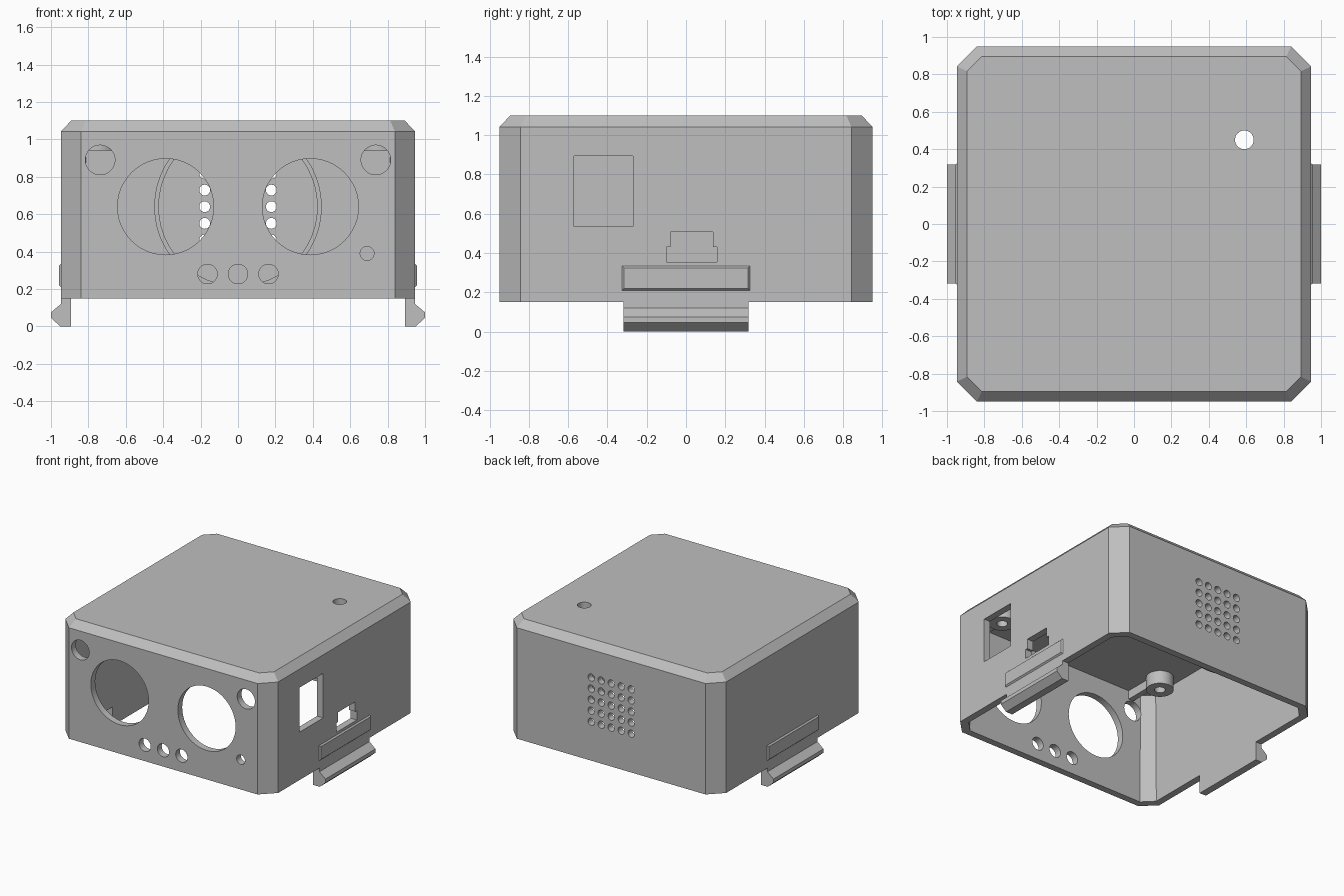
import bpy, bmesh, math
from mathutils import Vector

cube = bpy.data.objects.get("Cube")
if cube:
    bpy.data.objects.remove(cube)

grey = bpy.data.materials.new("plain_grey")
grey.use_nodes = True
GREY = (0.52, 0.52, 0.52, 1)
grey.diffuse_color = GREY
grey.node_tree.nodes["Principled BSDF"].inputs["Base Color"].default_value = GREY


def finish(name, bm):
    bmesh.ops.recalc_face_normals(bm, faces=bm.faces)
    me = bpy.data.meshes.new(name)
    bm.to_mesh(me)
    bm.free()
    me.materials.append(grey)
    ob = bpy.data.objects.new(name, me)
    bpy.context.collection.objects.link(ob)
    return ob


def smooth(ob):
    bpy.ops.object.select_all(action="DESELECT")
    ob.select_set(True)
    bpy.context.view_layer.objects.active = ob
    bpy.ops.object.shade_smooth_by_angle(angle=math.radians(30))


def loft(bm, rings, cap=True, loop=False):
    """Skin a list of point rings; cap the ends or close the list on itself."""
    vs = [[bm.verts.new(p) for p in r] for r in rings]
    n = len(vs[0])
    pairs = list(zip(vs, vs[1:])) + ([(vs[-1], vs[0])] if loop else [])
    for a, b in pairs:
        for i in range(n):
            j = (i + 1) % n
            bm.faces.new((a[i], a[j], b[j], b[i]))
    if cap:
        bm.faces.new(vs[0])
        bm.faces.new(vs[-1])


def octagon(hx, hy, c, z):
    pts = []
    for sx, sy in ((1, 1), (-1, 1), (-1, -1), (1, -1)):
        a, b = (sx * hx, sy * (hy - c), z), (sx * (hx - c), sy * hy, z)
        pts += [a, b] if sx * sy > 0 else [b, a]
    return pts


def circle(center, axis, r, n=48):
    """Ring of points around a centre, in the plane across the named axis."""
    u, v = {"y": ((1, 0, 0), (0, 0, 1)), "z": ((1, 0, 0), (0, 1, 0))}[axis]
    return [Vector(center) + r * (math.cos(t) * Vector(u) + math.sin(t) * Vector(v))
            for t in (math.tau * i / n for i in range(n))]


def rod(bm, a, b, axis, r, n=48):
    loft(bm, [circle(a, axis, r, n), circle(b, axis, r, n)])


def tube(name, a, b, axis, r_out, r_in):
    bm = bmesh.new()
    loft(bm, [circle(a, axis, r_out), circle(b, axis, r_out),
              circle(b, axis, r_in), circle(a, axis, r_in)], cap=False, loop=True)
    ob = finish(name, bm)
    smooth(ob)


def prism_x(bm, yz, x0, x1):
    loft(bm, [[(x, y, z) for y, z in yz] for x in (x0, x1)])


def rect(y0, y1, z0, z1):
    return [(y0, z0), (y1, z0), (y1, z1), (y0, z1)]


# Open-bottomed case with chamfered corners and top edge
bm = bmesh.new()
loft(bm, [octagon(0.892, 0.895, 0.078, 1.045 - 0.0),
          octagon(0.892, 0.895, 0.085, 0.15),
          octagon(0.947, 0.95, 0.108, 0.15),
          octagon(0.947, 0.95, 0.108, 1.042),
          octagon(0.892, 0.895, 0.078, 1.10)])
case = finish("case", bm)

# Openings: front, back, top and side
bm = bmesh.new()
front = [(0.69, 0.39, 0.037)]
front += [(x, 0.28, 0.052) for x in (-0.163, 0, 0.163)]
for s in (-1, 1):
    front += [(s * 0.387, 0.64, 0.257), (s * 0.737, 0.89, 0.079)]
for x, z, r in front:
    rod(bm, (x, -1.05, z), (x, -0.85, z), "y", r)
for i in range(-2, 3):
    for j in range(-2, 3):
        x, z = i * 0.089, 0.64 + j * 0.089
        rod(bm, (x, 0.85, z), (x, 1.05, z), "y", 0.029, 24)
rod(bm, (0.59, 0.45, 1.0), (0.59, 0.45, 1.2), "z", 0.05)
prism_x(bm, rect(-0.57, -0.27, 0.535, 0.893), 0.8, 1.05)
prism_x(bm, [(-0.1, 0.355), (0.157, 0.355), (0.157, 0.43), (0.137, 0.43),
             (0.137, 0.508), (-0.08, 0.508), (-0.08, 0.43), (-0.1, 0.43)], 0.8, 1.05)
cutter = finish("opening_cutter", bm)
cutter.hide_render = True

mod = case.modifiers.new("openings", "BOOLEAN")
mod.operation = "DIFFERENCE"
mod.solver = "EXACT"
mod.object = cutter
bpy.context.view_layer.objects.active = case
case.select_set(True)
bpy.ops.object.modifier_apply(modifier=mod.name)
bpy.data.objects.remove(cutter)
smooth(case)

# Round speaker collar inside the back wall
tube("speaker_collar", (0, 0.83, 0.64), (0, 0.898, 0.64), "y", 0.448, 0.424)

CLIP = [(0.892, 0), (0.95, 0), (1.0, 0.045), (1.0, 0.075), (0.947, 0.12),
        (0.947, 0.16), (0.892, 0.16)]
for s, side in ((1, "left"), (-1, "right")):
    # Snap clip below the side wall
    bm = bmesh.new()
    loft(bm, [[(s * x, y, z) for x, z in CLIP] for y in (-0.318, 0.318)])
    finish(side + "_clip", bm)

    # Raised grip bar with bevelled rim
    bm = bmesh.new()
    loft(bm, [[(s * x, y, z) for y, z in rect(-0.325 + d, 0.325 - d, 0.21 + d, 0.333 - d)]
              for x, d in ((0.94, 0), (0.947, 0), (0.958, 0.01))])
    finish(side + "_grip_bar", bm)

    # Screw post under the ceiling with a rib to the front wall
    tube(side + "_screw_post", (s * 0.75, -0.6, 0.94), (s * 0.75, -0.6, 1.06), "z", 0.1, 0.04)
    bm = bmesh.new()
    prism_x(bm, rect(-0.9, -0.69, 0.975, 1.06), s * 0.7, s * 0.745)
    finish(side + "_post_rib", bm)
